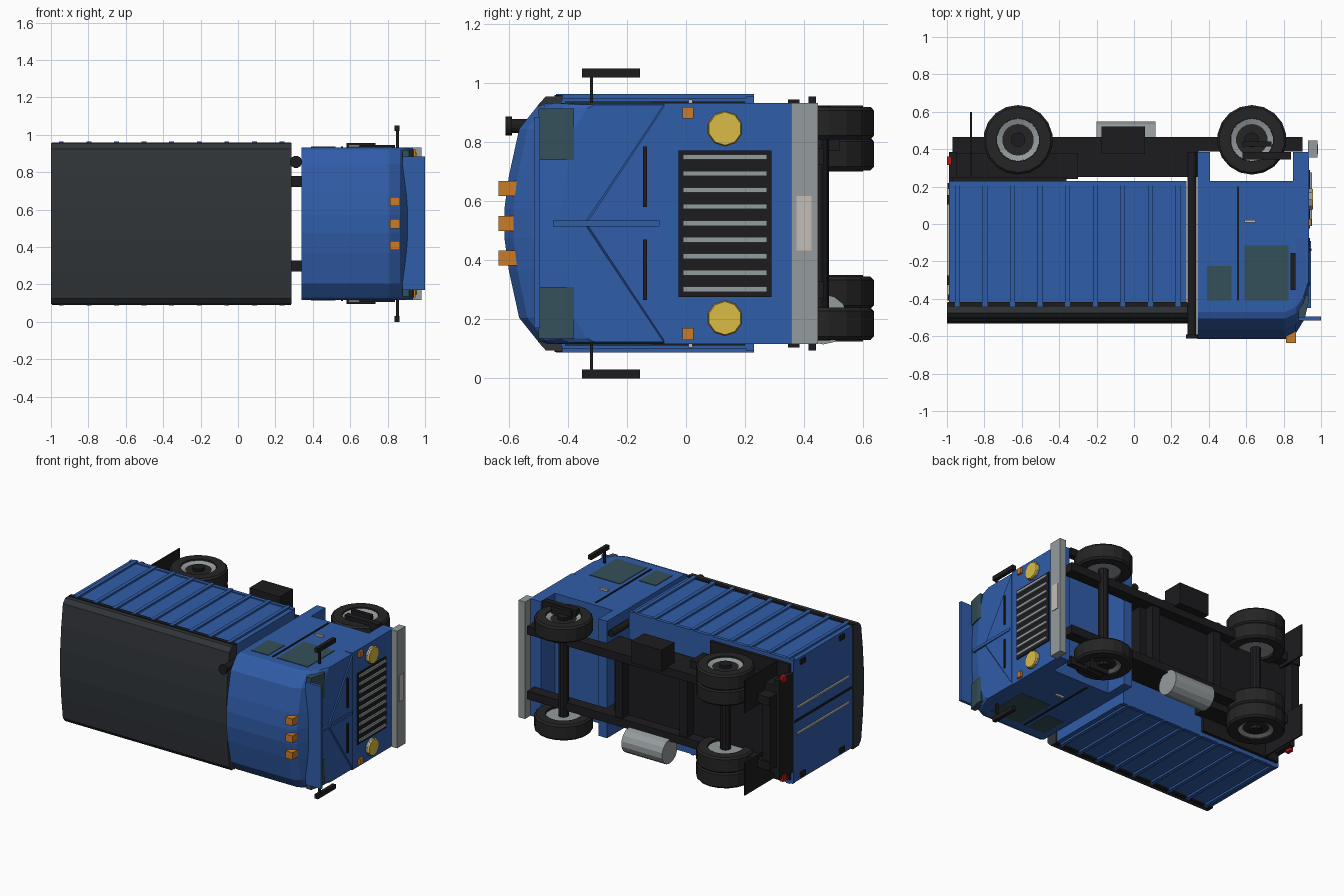
import bpy, bmesh, math

MID = 0.525  # the truck lies on its side: length along x, its "up" is -y, width along z


def mat(name, r, g, b):
    m = bpy.data.materials.new(name)
    m.diffuse_color = (r, g, b, 1)
    return m


BLUE = mat("blue_paint", 0.03, 0.11, 0.4)
BLACK = mat("black", 0.012, 0.012, 0.014)
TARP = mat("tarp_grey", 0.03, 0.035, 0.04)
TYRE = mat("rubber", 0.018, 0.018, 0.018)
STEEL = mat("steel", 0.3, 0.33, 0.34)
GLASS = mat("dark_glass", 0.035, 0.08, 0.1)
YELLOW = mat("lamp_yellow", 0.7, 0.5, 0.06)
ORANGE = mat("orange", 0.6, 0.2, 0.02)
RED = mat("red", 0.5, 0.01, 0.01)
CREAM = mat("cream", 0.55, 0.52, 0.47)


def loft(name, rings, m, close=True):
    """Skin a list of equal-length point loops and cap both ends."""
    bm = bmesh.new()
    vs = [[bm.verts.new(p) for p in r] for r in rings]
    n = len(vs[0])
    for a, b in zip(vs, vs[1:]):
        for i in range(n):
            bm.faces.new((a[i], a[(i + 1) % n], b[(i + 1) % n], b[i]))
    bm.faces.new(vs[0])
    bm.faces.new(vs[-1])
    bmesh.ops.recalc_face_normals(bm, faces=bm.faces)
    me = bpy.data.meshes.new(name)
    bm.to_mesh(me)
    bm.free()
    me.materials.append(m)
    ob = bpy.data.objects.new(name, me)
    bpy.context.collection.objects.link(ob)
    return ob


def prism(name, prof, z0, z1, m):
    return loft(name, [[(x, y, z) for x, y in prof] for z in (z0, z1)], m)


def box(name, x0, x1, y0, y1, z0, z1, m):
    return prism(name, [(x0, y0), (x1, y0), (x1, y1), (x0, y1)], z0, z1, m)


def pair(fn, name, *args):
    """Same part on both sides of the truck; the last args are z0, z1, material."""
    *rest, z0, z1, m = args
    fn(name + "_a", *rest, z0, z1, m)
    fn(name + "_b", *rest, 2 * MID - z0, 2 * MID - z1, m)


def turned(name, axis, c, prof, sides, m, flip=False):
    """Lathe (radius, position) pairs round an axis through c."""
    rings = []
    for r, h in prof:
        ring = []
        for i in range(sides):
            t = 2 * math.pi * (i + 0.5) / sides
            u, v = r * math.cos(t), r * math.sin(t)
            ring.append({"x": (h, c[0] + u, c[1] + v), "y": (c[0] + u, h, c[1] + v),
                         "z": (c[0] + u, c[1] + v, 2 * MID - h if flip else h)}[axis])
        rings.append(ring)
    return loft(name, rings, m)


# Cab shell, lofted from arched sections that drop towards the windscreen
half = [(0.23, 0.408), (-0.47, 0.408), (-0.505, 0.395), (-0.565, 0.32), (-0.6, 0.16), (-0.615, 0.05)]
section = half + [(y, -w) for y, w in reversed(half)]
rings = []
for x, top, wide in ((0.34, -0.615, 1), (0.81, -0.615, 1), (0.865, -0.585, 1), (0.905, -0.52, 0.99), (0.932, -0.42, 0.985)):
    f = (top - 0.23) / -0.845
    rings.append([(x, 0.23 + (y - 0.23) * f, MID + w * wide) for y, w in section])
loft("cab_shell", rings, BLUE)
box("cab_front_panel", 0.85, 0.935, -0.075, 0.385, 0.117, 0.933, BLUE)
box("cab_rear_skirt", 0.34, 0.405, 0.22, 0.385, 0.117, 0.933, BLUE)

# Windscreen ridge, corner panes, wipers and visor
loft("windscreen_ridge", [[(0.93, -0.075, 0.12), (0.93, -0.075, 0.93), (0.93, -0.34, MID + 0.01), (0.93, -0.34, MID - 0.01)],
                          [(0.94, -0.075, 0.13), (0.94, -0.075, 0.92), (0.938, -0.33, MID + 0.01), (0.938, -0.33, MID - 0.01)]], BLUE)
box("windscreen_bar", 0.91, 0.945, -0.45, -0.09, 0.515, 0.535, BLUE)
pair(prism, "corner_pane", [(0.88, -0.5), (0.914, -0.5), (0.936, -0.41), (0.936, -0.38), (0.88, -0.38)], 0.74, 0.915, GLASS)
pair(box, "wiper", 0.93, 0.948, -0.145, -0.132, 0.58, 0.785, BLACK)
box("sun_visor", 0.88, 1.0, -0.515, -0.495, 0.17, 0.885, BLUE)

# Cab sides
pair(box, "door_window", 0.59, 0.825, -0.41, -0.115, 0.92, 0.937, GLASS)
pair(box, "rear_window", 0.39, 0.52, -0.41, -0.225, 0.92, 0.937, GLASS)
pair(box, "door_seam", 0.55, 0.561, -0.41, 0.2, 0.92, 0.938, BLACK)
pair(box, "door_handle", 0.59, 0.65, 0.008, 0.022, 0.93, 0.945, CREAM)
pair(box, "mirror_arm", 0.845, 0.86, -0.326, -0.315, 0.92, 1.03, BLACK)
pair(box, "mirror", 0.838, 0.864, -0.352, -0.155, 1.02, 1.05, BLACK)
pair(box, "upper_step", 0.58, 0.84, 0.345, 0.385, 0.89, 0.945, BLACK)
pair(box, "lower_step", 0.58, 0.735, 0.415, 0.44, 0.86, 0.955, BLACK)

# Grille, lamps, bumper
box("grille", 0.92, 0.942, -0.025, 0.29, 0.275, 0.772, BLACK)
for i in range(9):
    z = 0.302 + i * 0.056
    box(f"grille_slat_{i}", 0.93, 0.952, -0.01, 0.275, z - 0.009, z + 0.009, STEEL)
for z in (0.204, 0.846):
    turned("headlamp_rim", "x", (0.132, z), [(0.061, 0.92), (0.061, 0.95)], 10, STEEL)
    turned("headlamp", "x", (0.132, z), [(0.06, 0.949), (0.056, 0.958)], 10, YELLOW)
pair(box, "indicator", 0.92, 0.95, -0.012, 0.026, 0.88, 0.92, ORANGE)
box("front_bumper", 0.93, 0.98, 0.355, 0.447, 0.117, 0.933, STEEL)
box("front_plate", 0.97, 0.985, 0.375, 0.425, 0.433, 0.617, CREAM)
for z in (0.408, 0.525, 0.643):
    box("roof_lamp", 0.812, 0.865, -0.635, -0.57, z - 0.025, z + 0.025, ORANGE)

# Cargo body with ribs and arched tarp
box("cargo_body", -0.99, 0.28, -0.43, 0.23, 0.1, 0.95, BLUE)
for i in range(9):
    x = -0.945 + i * 0.1475
    pair(box, f"cargo_rib_{i}", x - 0.013, x + 0.013, -0.44, 0.23, 0.945, 0.963, BLUE)
pair(box, "lower_rail", -0.985, 0.28, 0.205, 0.23, 0.945, 0.957, BLUE)
pair(box, "tarp_hem", -0.995, 0.283, -0.445, -0.418, 0.94, 0.96, BLACK)
arch = [(-0.42, 0.43), (-0.475, 0.43), (-0.502, 0.4), (-0.52, 0.25), (-0.532, 0.09)]
arch += [(y, -w) for y, w in reversed(arch)]
loft("tarp", [[(x, y, MID + w) for y, w in arch] for x in (-1.0, 0.285)], TARP)

# Tailgate
pair(box, "tailgate_rod", -1.0, -0.985, -0.38, 0.19, 0.61, 0.622, CREAM)
box("tailgate_seam", -0.996, -0.985, -0.41, 0.22, 0.518, 0.532, BLACK)
for y in (-0.3, 0.13):
    pair(box, "tailgate_latch", -1.0, -0.985, y - 0.025, y + 0.025, 0.9, 0.935, BLACK)
pair(box, "tail_lamp", -1.0, -0.975, 0.315, 0.36, 0.85, 0.89, RED)

# Chassis
pair(box, "chassis_rail", -0.97, 0.9, 0.387, 0.465, 0.722, 0.78, BLACK)
box("subframe", -0.97, 0.28, 0.25, 0.39, 0.27, 0.78, BLACK)
pair(box, "subframe_link", 0.26, 0.345, 0.25, 0.39, 0.722, 0.78, BLACK)
box("rear_underfloor", -0.97, -0.36, 0.225, 0.25, 0.12, 0.93, BLACK)
pair(box, "wheel_arch_panel", -0.97, -0.3, 0.24, 0.38, 0.775, 0.83, BLACK)
for x in (-0.94, -0.3, 0.2):
    box("crossmember", x - 0.03, x + 0.03, 0.385, 0.455, 0.3, 0.75, BLACK)
box("rear_crossbar", -0.99, -0.95, 0.23, 0.385, 0.18, 0.87, BLACK)
pair(box, "mud_flap", -0.876, -0.866, 0.24, 0.6, 0.7, 0.925, BLACK)
box("battery_box", -0.175, 0.06, 0.375, 0.52, 0.77, 0.92, BLACK)
turned("fuel_tank", "x", (0.465, 0.2), [(0.085, -0.2), (0.085, 0.115)], 14, STEEL)
turned("exhaust_pipe", "y", (0.31, 0.855), [(0.024, -0.6), (0.024, 0.385)], 12, BLACK)
turned("exhaust_cap", "y", (0.31, 0.855), [(0.033, -0.612), (0.033, -0.59)], 12, BLACK)


# Wheels: single at the front, doubled at the rear
def wheel(name, x, z, flip):
    c = (x, 0.45)
    turned(name + "_tyre", "z", c, [(0.115, z + 0.02), (0.115, z), (0.175, z), (0.186, z + 0.012), (0.186, z + 0.098),
                                    (0.175, z + 0.11), (0.115, z + 0.11), (0.115, z + 0.09)], 18, TYRE, flip)
    turned(name + "_rim", "z", c, [(0.114, z + 0.015), (0.114, z + 0.1), (0.07, z + 0.085)], 18, STEEL, flip)
    turned(name + "_hub", "z", c, [(0.04, z + 0.07), (0.04, z + 0.112)], 10, BLACK, flip)


for flip in (False, True):
    side = "b" if flip else "a"
    wheel("front_wheel_" + side, 0.63, 0.81, flip)
    wheel("rear_wheel_outer_" + side, -0.62, 0.81, flip)
    wheel("rear_wheel_inner_" + side, -0.62, 0.705, flip)
for x in (0.63, -0.62):
    turned("axle", "z", (x, 0.45), [(0.035, 0.15), (0.035, 0.9)], 10, BLACK)
